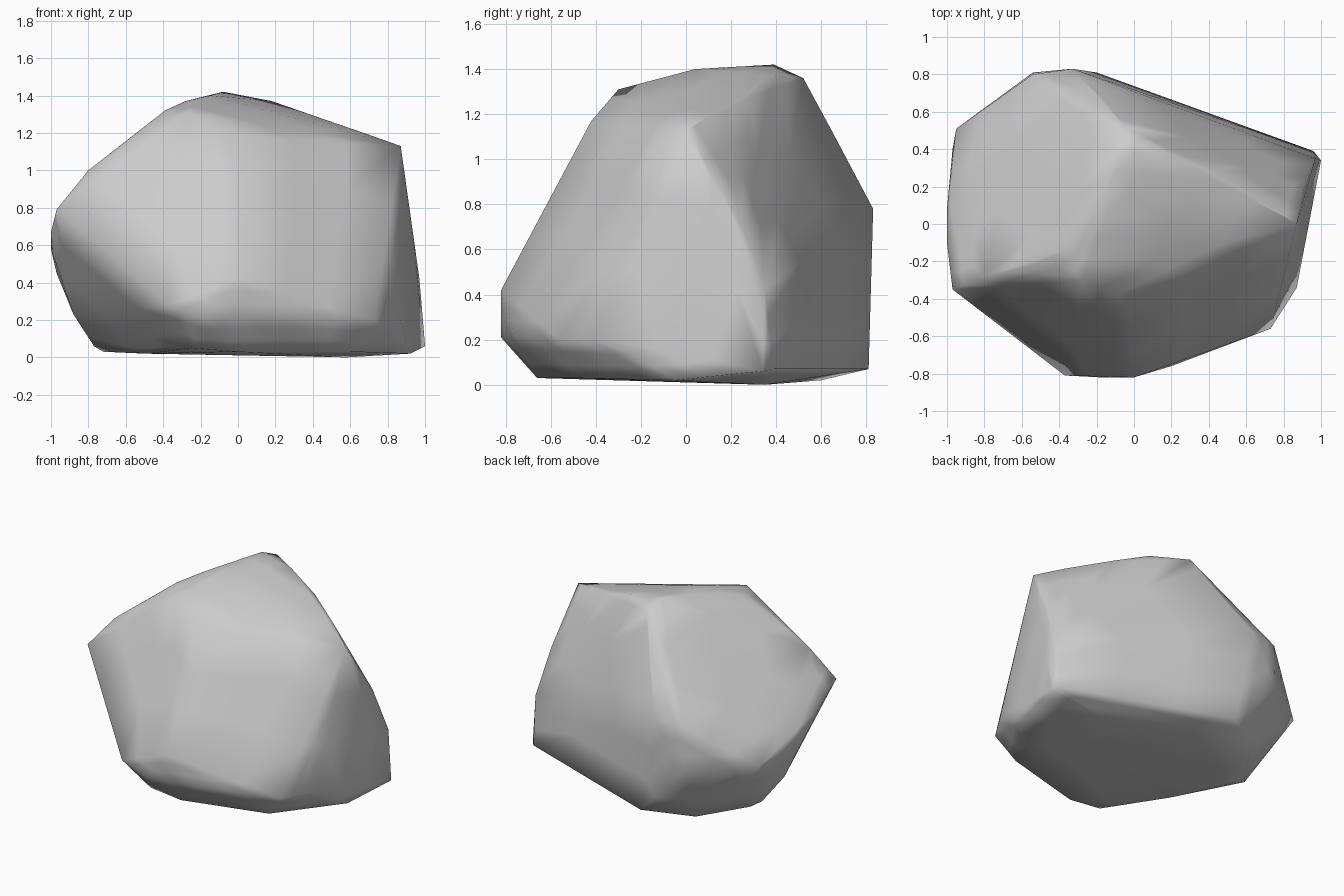
import bpy, bmesh

cube = bpy.data.objects.get("Cube")
if cube:
    bpy.data.objects.remove(cube, do_unlink=True)

# Corner points of the boulder, grouped by height
BASE = [(-.72, .28, .03), (-.77, .22, .06), (-.25, -.65, .05), (0, -.66, .03),
        (-.48, -.2, .02), (.6, -.5, .03), (.92, -.05, .02), (.58, .35, 0),
        (1, .34, .06), (.96, .39, .07), (-.2, .81, .07), (-.5, .6, .02)]
WAIST = [(-.37, -.81, .28), (-.18, -.82, .21), (0, -.82, .42), (.2, -.76, .22),
         (.73, -.56, .2), (.87, -.34, .2), (.97, .35, .42), (-.54, .81, .43),
         (-.95, .51, .47), (-.97, .4, .45), (-.88, .12, .23), (-1, .08, .58), (-1, -.1, .67)]
SHOULDER = [(-.97, -.35, .79), (-.54, .8, .76), (-.33, .83, .78), (-.8, -.28, 1.0),
            (.92, .24, .74), (.87, 0, 1.13), (-.15, .65, 1.12)]
CROWN = [(-.53, -.22, 1.21), (-.39, -.15, 1.32), (-.28, -.3, 1.31), (0, -.42, 1.17),
         (-.28, 0, 1.37), (-.15, .04, 1.4), (-.08, .39, 1.42), (-.05, .52, 1.36),
         (.18, .37, 1.37), (.42, .29, 1.28), (.7, .12, 1.19)]

# Stone body: wrap the corners and split the facets for soft shading
bm = bmesh.new()
for p in BASE + WAIST + SHOULDER + CROWN:
    bm.verts.new(p)
hull = bmesh.ops.convex_hull(bm, input=bm.verts[:])
loose = {v for v in hull["geom_interior"] + hull["geom_unused"]
         if isinstance(v, bmesh.types.BMVert)}
bmesh.ops.delete(bm, geom=list(loose), context='VERTS')
bmesh.ops.subdivide_edges(bm, edges=bm.edges[:], cuts=2, use_grid_fill=True)
bmesh.ops.triangulate(bm, faces=bm.faces[:])
bmesh.ops.recalc_face_normals(bm, faces=bm.faces[:])
for f in bm.faces:
    f.smooth = True

mesh = bpy.data.meshes.new("boulder")
bm.to_mesh(mesh)
bm.free()
boulder = bpy.data.objects.new("boulder", mesh)
bpy.context.collection.objects.link(boulder)

# Stone colour
stone = bpy.data.materials.new("grey_stone")
stone.use_nodes = True
color = (.6, .6, .6, 1)
stone.diffuse_color = color
stone.node_tree.nodes["Principled BSDF"].inputs["Base Color"].default_value = color
mesh.materials.append(stone)
